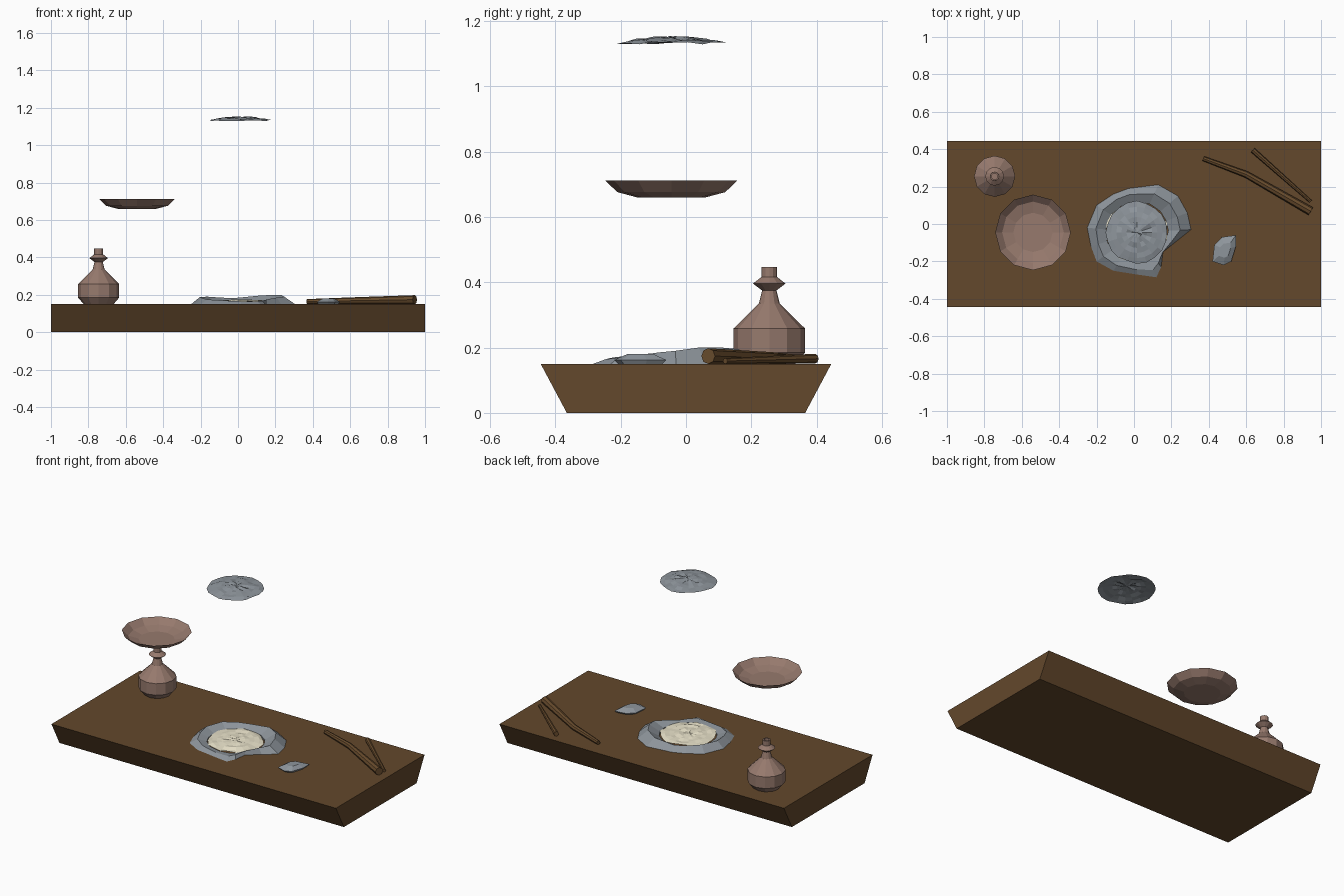
import bpy, bmesh, math, random
from mathutils import Vector

if "Cube" in bpy.data.objects:
    bpy.data.objects.remove(bpy.data.objects["Cube"])

random.seed(4)


def material(name, color):
    m = bpy.data.materials.new(name)
    m.diffuse_color = (*color, 1)
    m.use_nodes = True
    m.node_tree.nodes["Principled BSDF"].inputs["Base Color"].default_value = m.diffuse_color
    return m


BOARD = material("board_brown", (0.125, 0.065, 0.025))
WOOD = material("stick_brown", (0.14, 0.072, 0.026))
CLAY = material("clay", (0.31, 0.195, 0.155))
STONE = material("stone_grey", (0.27, 0.30, 0.33))
FLOUR = material("flour_cream", (0.80, 0.75, 0.58))


def finish(bm, name, mat):
    bmesh.ops.recalc_face_normals(bm, faces=bm.faces)
    me = bpy.data.meshes.new(name)
    bm.to_mesh(me)
    bm.free()
    me.materials.append(mat)
    ob = bpy.data.objects.new(name, me)
    bpy.context.collection.objects.link(ob)
    return ob


def loft(name, mat, rings, start_cap=True, end_cap=True):
    """Skin a list of equally long point rings."""
    bm = bmesh.new()
    loops = [[bm.verts.new(p) for p in ring] for ring in rings]
    n = len(loops[0])
    for a, b in zip(loops, loops[1:]):
        for i in range(n):
            j = (i + 1) % n
            bm.faces.new((a[i], a[j], b[j], b[i]))
    if start_cap:
        bm.faces.new(loops[0])
    if end_cap:
        bm.faces.new(loops[-1])
    return finish(bm, name, mat)


def circle(x, y, z, r, n=12):
    return [(x + r * math.cos(math.tau * i / n), y + r * math.sin(math.tau * i / n), z)
            for i in range(n)]


def lathe(name, mat, x, y, profile, n=12, end_cap=True):
    return loft(name, mat, [circle(x, y, z, r, n) for r, z in profile], end_cap=end_cap)


def rod(name, path, radii, n=8):
    """Tapered stick along a bent path."""
    pts = [Vector(p) for p in path]
    rings = []
    for i, p in enumerate(pts):
        d = (pts[min(i + 1, len(pts) - 1)] - pts[max(i - 1, 0)]).normalized()
        side = d.cross(Vector((0, 0, 1))).normalized()
        up = side.cross(d)
        rings.append([p + radii[i] * (side * math.cos(math.tau * k / n) + up * math.sin(math.tau * k / n))
                      for k in range(n)])
    return loft(name, WOOD, rings)


def rumpled_disc(name, mat, x, y, z, r, droop):
    """Bumpy round sheet whose rim hangs down a little."""
    bm = bmesh.new()
    n, rows = 20, 6
    centre = bm.verts.new((x, y, z))
    prev = None
    for k in range(1, rows + 1):
        t = k / rows
        ring = []
        for i in range(n):
            a = math.tau * i / n
            rr = r * t * (1 + (random.uniform(-0.04, 0.03) if k == rows else 0))
            h = z - droop * t * t + random.uniform(-0.005, 0.005)
            ring.append(bm.verts.new((x + rr * math.cos(a), y + rr * math.sin(a), h)))
        for i in range(n):
            j = (i + 1) % n
            if prev:
                bm.faces.new((prev[i], ring[i], ring[j], prev[j]))
            else:
                bm.faces.new((centre, ring[i], ring[j]))
        prev = ring
    ob = finish(bm, name, mat)
    if ob.data.polygons[0].normal.z < 0:
        ob.data.flip_normals()
    return ob


# Board with front and back faces sloping in towards the bottom
loft("board", BOARD, [
    [(-1, -d, z), (1, -d, z), (1, d, z), (-1, d, z)] for d, z in ((0.365, 0), (0.445, 0.15))])

# Clay bottle with a flange around the neck and an open mouth
lathe("bottle", CLAY, -0.745, 0.255, [
    (0.08, 0.15), (0.11, 0.185), (0.11, 0.258), (0.032, 0.335), (0.022, 0.375),
    (0.05, 0.396), (0.024, 0.416), (0.024, 0.447), (0.016, 0.447), (0.016, 0.42)])

# Shallow clay bowl
lathe("bowl", CLAY, -0.54, -0.045, [(0.105, 0.66), (0.165, 0.676), (0.202, 0.711)],
      end_cap=False)

# Grinding stone: irregular outer edge, raised ridge, inner hollow
outline = [  # x, y, ridge height
    (-0.25, -0.02, 0.188), (-0.20, 0.10, 0.19), (-0.11, 0.16, 0.185), (-0.03, 0.19, 0.182),
    (0.13, 0.21, 0.195), (0.235, 0.15, 0.20), (0.285, 0.06, 0.20), (0.305, -0.03, 0.19),
    (0.23, -0.09, 0.185), (0.155, -0.15, 0.175), (0.145, -0.23, 0.168), (0.12, -0.285, 0.165),
    (0.015, -0.27, 0.165), (-0.11, -0.25, 0.17), (-0.20, -0.20, 0.175), (-0.23, -0.12, 0.182)]
CX, CY = 0.015, -0.045
outer, ridge, inner, foot = [], [], [], []
for x, y, h in outline:
    dx, dy = x - CX, y - CY
    length = math.hypot(dx, dy)
    ux, uy = dx / length, dy / length
    rr = 0.174 + 0.5 * (length - 0.174)
    ri = 0.155 + 0.1 * (length - 0.155)
    outer.append((x, y, 0.15))
    ridge.append((CX + ux * rr, CY + uy * rr, h))
    inner.append((CX + ux * ri, CY + uy * ri, 0.16))
    foot.append((CX + ux * ri, CY + uy * ri, 0.15))
loft("grinding_stone", STONE, [outer, ridge, inner, foot], start_cap=False, end_cap=False)

# Flour in the hollow and the loose stone sheet above it
rumpled_disc("flour", FLOUR, CX, CY, 0.172, 0.165, 0.008)
rumpled_disc("floating_sheet", STONE, CX, CY, 1.15, 0.165, 0.017)

# Hand stone
pebble = [(0.42, -0.20), (0.48, -0.22), (0.52, -0.20), (0.545, -0.12),
          (0.545, -0.06), (0.47, -0.07), (0.43, -0.11)]
loft("hand_stone", STONE, [
    [(0.487 + (x - 0.487) * s, -0.14 + (y + 0.14) * s, z) for x, y in pebble]
    for s, z in ((0.85, 0.15), (1, 0.162), (0.5, 0.18))])

# Two sticks
rod("thick_stick", [(0.37, 0.35, 0.164), (0.60, 0.265, 0.168), (0.945, 0.068, 0.174)],
    [0.013, 0.018, 0.024])
rod("thin_stick", [(0.635, 0.395, 0.166), (0.945, 0.12, 0.159)], [0.015, 0.009])
